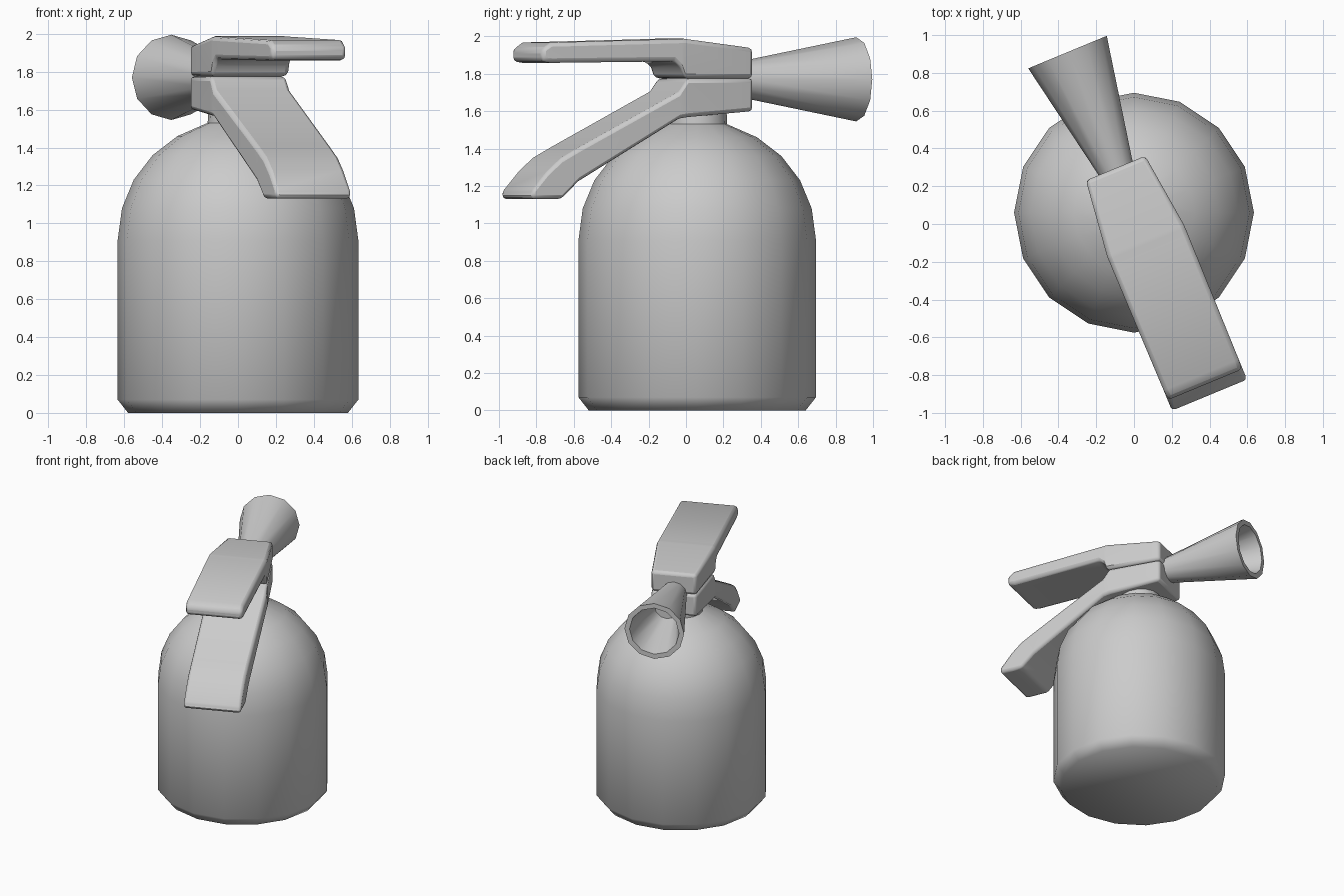
import bpy, bmesh, math
from mathutils import Matrix

cube = bpy.data.objects.get("Cube")
if cube:
    bpy.data.objects.remove(cube)

grey = bpy.data.materials.new("light grey")
grey.use_nodes = True
grey.diffuse_color = (0.6, 0.6, 0.6, 1)
grey.node_tree.nodes["Principled BSDF"].inputs["Base Color"].default_value = (0.6, 0.6, 0.6, 1)

# The valve, levers and horn are turned about the axis of the tank
CENTRE = Matrix.Translation((0, 0.06, 0))
TURNED = CENTRE @ Matrix.Rotation(math.radians(22.5), 4, "Z")


def finish(name, bm, matrix, angle, bevel=0):
    bmesh.ops.recalc_face_normals(bm, faces=bm.faces)
    mesh = bpy.data.meshes.new(name)
    bm.to_mesh(mesh)
    bm.free()
    mesh.materials.append(grey)
    obj = bpy.data.objects.new(name, mesh)
    bpy.context.collection.objects.link(obj)
    obj.matrix_world = matrix
    if bevel:
        mod = obj.modifiers.new("rounded edges", "BEVEL")
        mod.width = bevel
        mod.segments = 2
        mod.limit_method = "ANGLE"
        mod.angle_limit = math.radians(35)
    bpy.ops.object.select_all(action="DESELECT")
    obj.select_set(True)
    bpy.context.view_layer.objects.active = obj
    bpy.ops.object.shade_smooth_by_angle(angle=math.radians(angle))
    return obj


def skin(rings):
    """Join rings of points with quads and cap both ends."""
    bm = bmesh.new()
    loops = [[bm.verts.new(p) for p in ring] for ring in rings]
    for a, b in zip(loops, loops[1:]):
        for i in range(len(a)):
            j = (i + 1) % len(a)
            bm.faces.new((a[i], a[j], b[j], b[i]))
    bm.faces.new(loops[0])
    bm.faces.new(loops[-1])
    return bm


def lathe(name, profile, sides, matrix, angle):
    """Turn (radius, height) points about the local z axis."""
    turns = [math.tau * i / sides for i in range(sides)]
    rings = [[(r * math.cos(t), r * math.sin(t), h) for t in turns] for r, h in profile]
    return finish(name, skin(rings), matrix, angle)


def lever(name, stations):
    """Loft rectangular sections given as (y, top, bottom, half width)."""
    rings = [[(-w, y, lo), (w, y, lo), (w, y, hi), (-w, y, hi)] for y, hi, lo, w in stations]
    return finish(name, skin(rings), TURNED, 50, bevel=0.022)


# Tank with chamfered base, domed shoulder and short neck
lathe("tank", [(0.58, 0), (0.635, 0.07), (0.635, 0.91), (0.612, 1.08), (0.55, 1.23),
               (0.45, 1.36), (0.32, 1.46), (0.16, 1.53), (0.155, 1.65)], 16, CENTRE, 60)

# Upper squeeze lever with its block
lever("upper_lever", [(0.255, 1.937, 1.775, 0.17), (-0.16, 1.987, 1.775, 0.22),
                      (-0.18, 1.986, 1.83, 0.22), (-0.22, 1.985, 1.866, 0.22),
                      (-0.93, 1.967, 1.858, 0.215), (-0.985, 1.93, 1.866, 0.212)])

# Lower carrying handle with its block
lever("lower_handle", [(0.255, 1.775, 1.6, 0.17), (-0.14, 1.775, 1.568, 0.217),
                       (-0.19, 1.705, 1.56, 0.22), (-0.77, 1.405, 1.225, 0.215),
                       (-0.87, 1.35, 1.13, 0.215), (-0.95, 1.28, 1.13, 0.215),
                       (-1.045, 1.17, 1.13, 0.215)])

# Hollow discharge horn pointing backwards
along_back = TURNED @ Matrix.Translation((0, 0, 1.77)) @ Matrix.Rotation(-math.pi / 2, 4, "X")
lathe("horn", [(0.09, 0.2), (0.1, 0.27), (0.225, 0.92), (0.187, 0.92), (0.09, 0.5)],
      12, along_back, 40)
